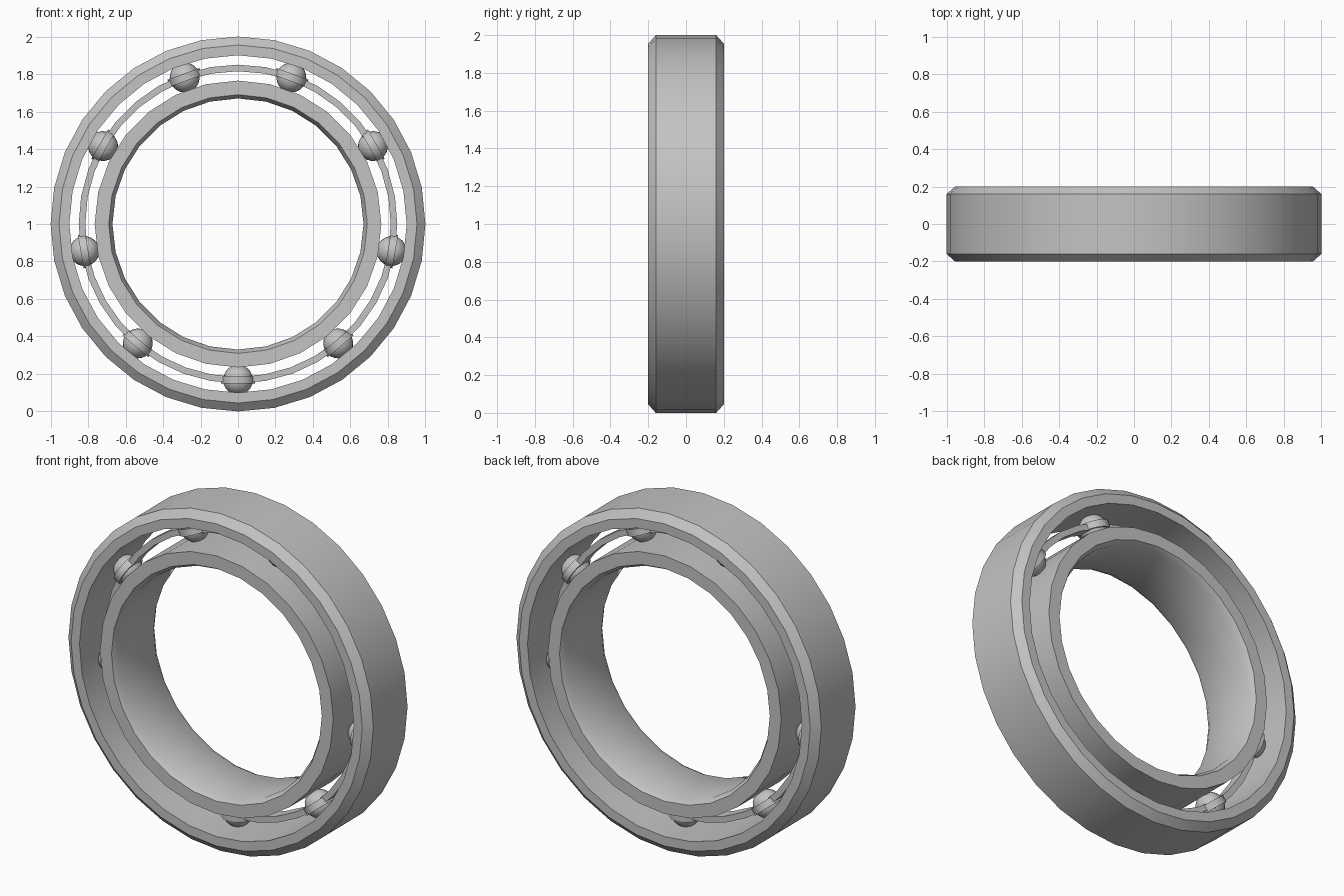
import bpy, bmesh, math
from mathutils import Matrix, Vector

cube = bpy.data.objects.get("Cube")
if cube:
    bpy.data.objects.remove(cube, do_unlink=True)

# Single steel colour
steel = bpy.data.materials.new("grey steel")
steel.use_nodes = True
GREY = (0.55, 0.55, 0.55, 1)
steel.diffuse_color = GREY
steel.node_tree.nodes["Principled BSDF"].inputs["Base Color"].default_value = GREY

CENTRE = Vector((0, 0, 1))
AXLE = Matrix.Translation(CENTRE) @ Matrix.Rotation(math.pi / 2, 4, 'X')


def finish(name, bm, matrix, angle=30):
    """Turn a bmesh into a placed, shaded object."""
    bmesh.ops.recalc_face_normals(bm, faces=bm.faces)
    mesh = bpy.data.meshes.new(name)
    bm.transform(matrix)
    bm.to_mesh(mesh)
    bm.free()
    mesh.materials.append(steel)
    obj = bpy.data.objects.new(name, mesh)
    bpy.context.collection.objects.link(obj)
    bpy.ops.object.select_all(action='DESELECT')
    obj.select_set(True)
    bpy.context.view_layer.objects.active = obj
    bpy.ops.object.shade_smooth_by_angle(angle=math.radians(angle))
    return obj


def lathe(name, profile, sides, matrix):
    """Revolve a closed (radius, height) profile around local z."""
    bm = bmesh.new()
    loops = []
    for i in range(sides):
        a = 2 * math.pi * i / sides
        loops.append([bm.verts.new((r * math.cos(a), r * math.sin(a), h))
                      for r, h in profile])
    n = len(profile)
    for i in range(sides):
        p, q = loops[i], loops[(i + 1) % sides]
        for j in range(n):
            k = (j + 1) % n
            bm.faces.new((p[j], q[j], q[k], p[k]))
    return finish(name, bm, matrix)


# Outer ring with chamfered rim
lathe("outer_ring", [(0.90, -0.20), (0.955, -0.20), (1.0, -0.16),
                     (1.0, 0.16), (0.955, 0.20), (0.90, 0.20)], 32, AXLE)

# Inner ring with chamfered bore
lathe("inner_ring", [(0.765, -0.20), (0.69, -0.20), (0.67, -0.165),
                     (0.67, 0.165), (0.69, 0.20), (0.765, 0.20)], 28, AXLE)

# Thin cage band between the rings
lathe("cage_band", [(0.815, -0.04), (0.85, -0.04),
                    (0.85, 0.04), (0.815, 0.04)], 36, AXLE)

# Nine balls, each in a collar of the cage
for i in range(9):
    turn = math.radians(180 + 40 * i)
    place = (Matrix.Translation(CENTRE) @ Matrix.Rotation(turn, 4, 'Y')
             @ Matrix.Translation((0, 0, 0.832)))
    bm = bmesh.new()
    bmesh.ops.create_uvsphere(bm, u_segments=16, v_segments=10, radius=0.08)
    finish(f"ball_{i + 1}", bm, place, 45)
    lathe(f"cage_collar_{i + 1}", [(0.076, -0.02), (0.09, -0.02),
                                   (0.09, 0.02), (0.076, 0.02)], 16, place)
